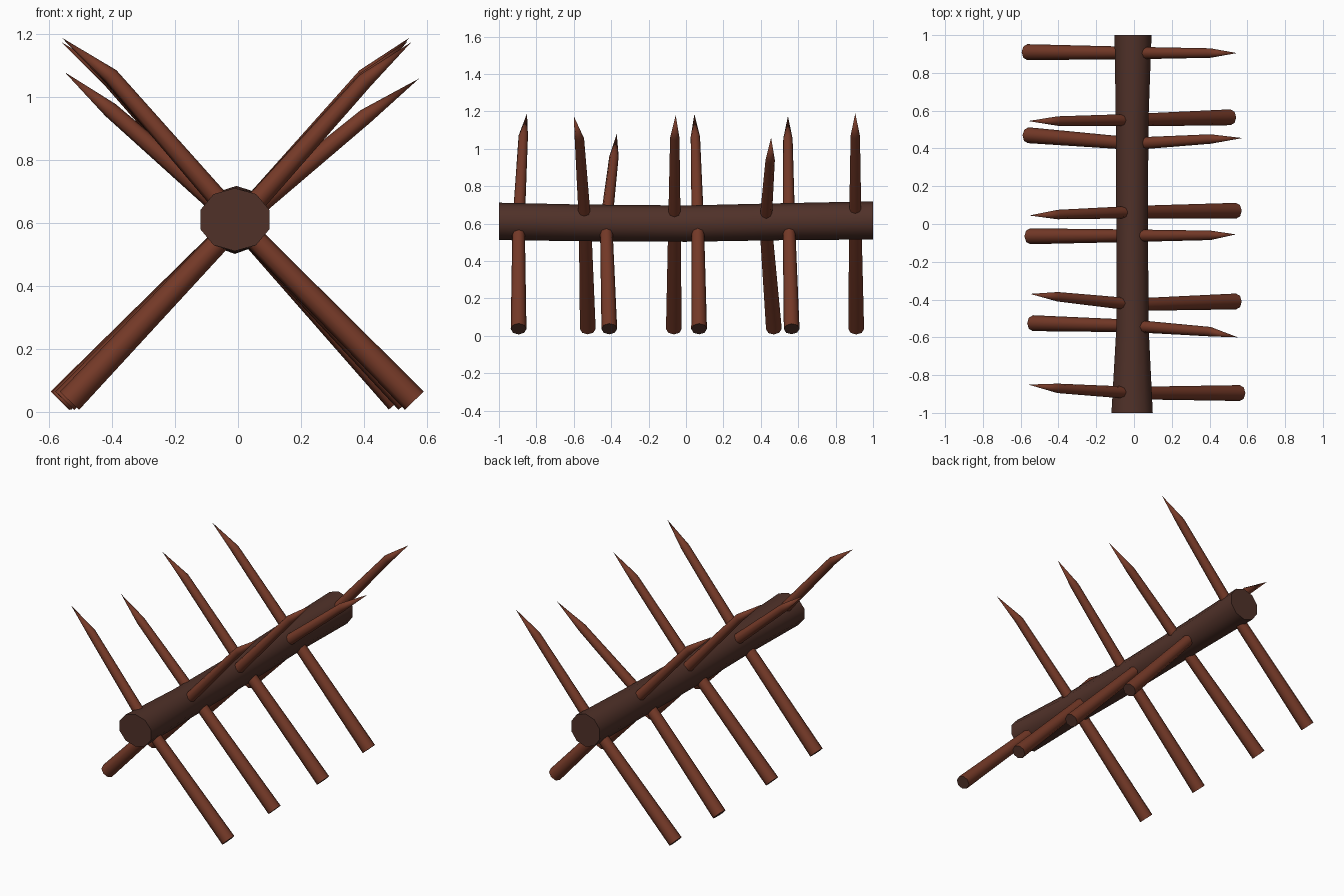
import bpy, bmesh, math
from mathutils import Vector

cube = bpy.data.objects.get("Cube")
if cube:
    bpy.data.objects.remove(cube)


def material(name, rgb):
    m = bpy.data.materials.new(name)
    m.use_nodes = True
    m.diffuse_color = (*rgb, 1)
    m.node_tree.nodes["Principled BSDF"].inputs["Base Color"].default_value = (*rgb, 1)
    return m


dark_wood = material("dark wood", (0.080, 0.031, 0.022))
red_wood = material("red wood", (0.180, 0.042, 0.021))


def loft(name, rings, sides, mats, cap_mat, pointed=False):
    """Skin rings of (centre, axis u, axis v) into one smooth, capped solid."""
    bm = bmesh.new()
    loops = []
    for centre, u, v in rings:
        angles = [math.tau * i / sides for i in range(sides)]
        loops.append([bm.verts.new(centre + u * math.sin(a) + v * math.cos(a)) for a in angles])
    for a, b in zip(loops, loops[1:]):
        for i in range(sides):
            j = (i + 1) % sides
            bm.faces.new((a[i], a[j], b[j], b[i])).smooth = True
    caps = [loops[0]] if pointed else [loops[0], loops[-1]]
    for loop in caps:
        face = bm.faces.new(loop)
        face.material_index = cap_mat
        for edge in face.edges:
            edge.smooth = False
    if pointed:
        bmesh.ops.pointmerge(bm, verts=loops[-1], merge_co=rings[-1][0])
    bmesh.ops.recalc_face_normals(bm, faces=bm.faces)
    mesh = bpy.data.meshes.new(name)
    bm.to_mesh(mesh)
    bm.free()
    for m in mats:
        mesh.materials.append(m)
    obj = bpy.data.objects.new(name, mesh)
    bpy.context.collection.objects.link(obj)
    return obj


# Central log, slightly waisted: y, centre x, centre z, half width, half height
log = [(-1, -.01, .612, .115, .100), (-.55, -.008, .604, .090, .098), (0, -.01, .600, .088, .097),
       (.55, -.01, .611, .091, .099), (1, -.005, .617, .103, .102)]
loft("log", [(Vector((x, y, z)), Vector((w, 0, 0)), Vector((0, 0, h))) for y, x, z, w, h in log],
     10, [dark_wood], 0)


# Sharpened stakes, each bent a little where it crosses the log
def stake(name, foot, mid, shoulder, tip):
    points = [Vector(p) for p in (foot, mid, shoulder, tip)]
    radii = (.042, .033, .025, .001)
    rings = []
    for i, (p, r) in enumerate(zip(points, radii)):
        along = (points[min(i + 1, 3)] - points[max(i - 1, 0)]).normalized()
        if i == 2:
            along = (p - points[1]).normalized()
        u = Vector((0, 1, 0)).cross(along).normalized()
        rings.append((p, u * r, along.cross(u) * r))
    loft(name, rings, 8, [red_wood, dark_wood], 1, pointed=True)


# foot x, tip x, tip z, then y at foot, log, shoulder and tip
stakes = [(-.565, .545, 1.19, .91, .905, .905, .905),
          (.51, -.56, 1.175, .565, .55, .545, .545),
          (-.56, .575, 1.06, .47, .425, .45, .455),
          (.54, -.555, 1.185, .07, .063, .05, .045),
          (-.55, .54, 1.18, -.065, -.062, -.06, -.055),
          (.54, -.55, 1.08, -.41, -.427, -.385, -.37),
          (-.535, .55, 1.175, -.525, -.54, -.57, -.6),
          (.56, -.56, 1.19, -.895, -.895, -.87, -.85)]
for n, (foot_x, tip_x, tip_z, y0, y1, y2, y3) in enumerate(stakes, 1):
    side = math.copysign(1, tip_x)
    stake(f"stake_{n}", (foot_x, y0, .037), (0, y1, .605),
          (.405 * side, y2, tip_z - .12), (tip_x, y3, tip_z))
